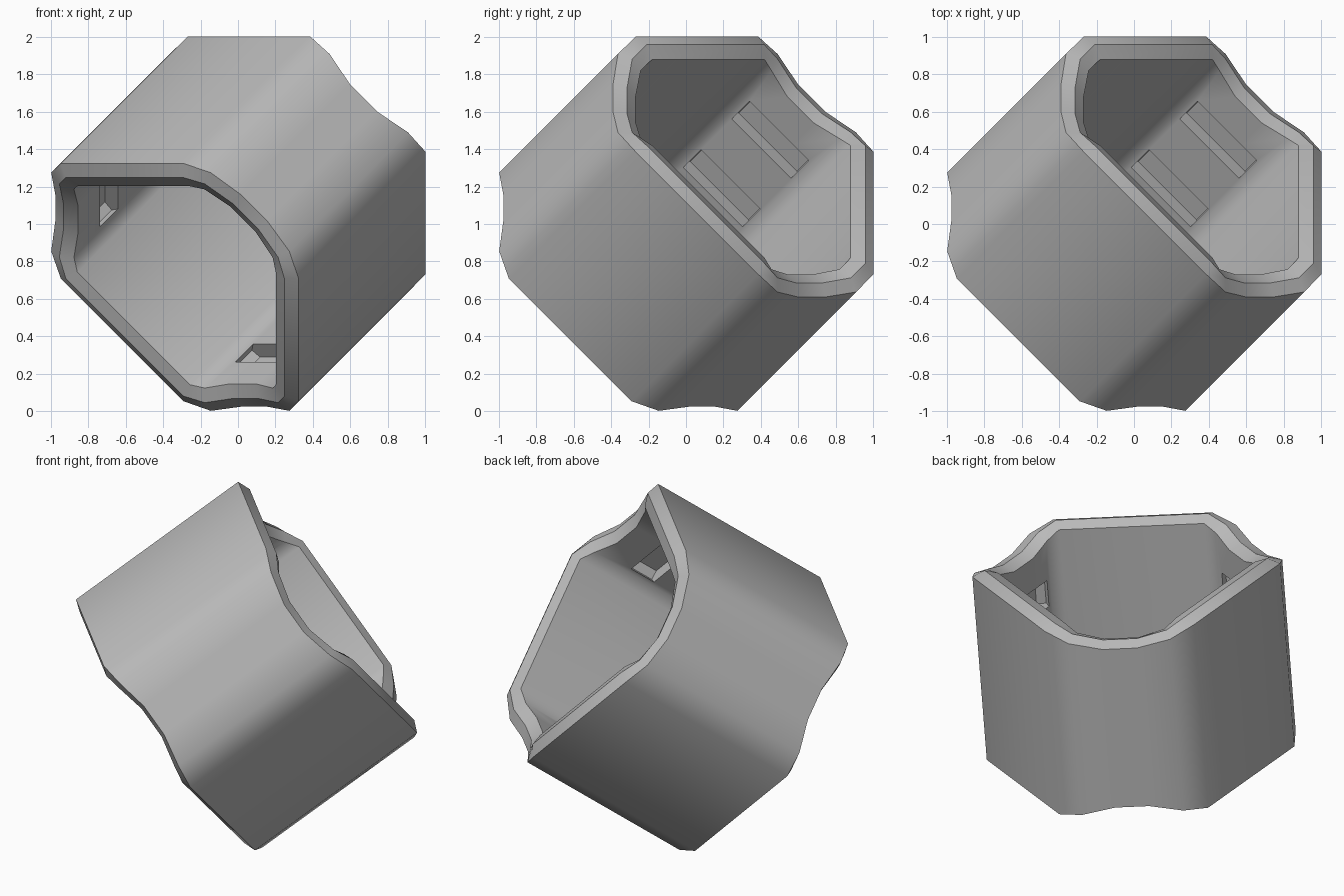
import bpy, bmesh, math
from mathutils import Matrix, Vector

if "Cube" in bpy.data.objects:
    bpy.data.objects.remove(bpy.data.objects["Cube"], do_unlink=True)

# Tube frame: local z runs along the body diagonal, local x faces a ribbed wall
R3 = math.sqrt(3)
side = Vector((-2, 1, 1)).normalized()
across = Vector((0, -1, 1)).normalized()
axis = Vector((1, 1, 1)).normalized()
FRAME = Matrix((side, across, axis)).transposed().to_4x4()
FRAME.translation = (0, 0, 1)

grey = bpy.data.materials.new("plain_grey")
grey.use_nodes = True
grey.diffuse_color = (0.5, 0.5, 0.5, 1)
grey.node_tree.nodes["Principled BSDF"].inputs["Base Color"].default_value = (0.5, 0.5, 0.5, 1)

# One third of the section: position, upper rim height, lower rim height
HALF = [(0.868, 0.1, 0.318, -0.268), (0.868, 0.297, 0.345, -0.29), (0.787, 0.435, 0.373, -0.305)]
SECTOR = [(u, -v, a, b) for u, v, a, b in reversed(HALF)] + HALF


def turn(k):
    return Matrix.Rotation(math.tau * k / 3, 2)


section = [turn(k) @ Vector((u, v)) for k in range(3) for u, v, _, _ in SECTOR]
upper = [p[2] * R3 for p in SECTOR] * 3
lower = [p[3] * R3 for p in SECTOR] * 3
N = len(section)


def inset(points, width):
    """Mitred inward offset of a counter-clockwise outline."""
    result = []
    for i, p in enumerate(points):
        d1 = (p - points[i - 1]).normalized()
        d2 = (points[(i + 1) % len(points)] - p).normalized()
        n1, n2 = Vector((-d1.y, d1.x)), Vector((-d2.y, d2.x))
        result.append(p + (n1 + n2) * width / (1 + n1.dot(n2)))
    return result


def make_object(name, bm):
    bmesh.ops.recalc_face_normals(bm, faces=bm.faces[:])
    mesh = bpy.data.meshes.new(name)
    bm.to_mesh(mesh)
    bm.free()
    mesh.materials.append(grey)
    obj = bpy.data.objects.new(name, mesh)
    bpy.context.collection.objects.link(obj)
    obj.matrix_world = FRAME
    return obj


# Tube wall with peaked, wavy rims
bm = bmesh.new()
RIM, PEAK, WALL = 0.073, 0.028, 0.149
rings = []
for width, heights, lift in [(0, lower, 0), (0, upper, 0), (RIM, upper, PEAK),
                             (WALL, upper, 0), (WALL, lower, 0), (RIM, lower, -PEAK)]:
    outline = inset(section, width)
    rings.append([bm.verts.new((p.x, p.y, z + lift)) for p, z in zip(outline, heights)])
for r, ring in enumerate(rings):
    following = rings[(r + 1) % len(rings)]
    for i in range(N):
        j = (i + 1) % N
        bm.faces.new((ring[i], ring[j], following[j], following[i]))
tube = make_object("tube_wall", bm)

# Pointed slots: two across each of the three narrow inner walls
bm = bmesh.new()
inner = 0.868 - WALL
profile = [(inner - 0.03, 0.2), (inner + 0.04, 0.255), (inner + 0.085, 0.22)]
profile += [(u, -v) for u, v in reversed(profile)]
for k in range(3):
    for start, end in [(-0.15, -0.055), (0.11, 0.205)]:
        low, high = [[bm.verts.new((*(turn(k) @ Vector(p)), t * R3)) for p in profile]
                     for t in (start, end)]
        bm.faces.new(low)
        bm.faces.new(high)
        for i in range(len(low)):
            bm.faces.new((low[i - 1], low[i], high[i], high[i - 1]))
slots = make_object("slot_cutter", bm)
slots.hide_render = True

cut = tube.modifiers.new("slots", "BOOLEAN")
cut.operation = "DIFFERENCE"
cut.solver = "EXACT"
cut.object = slots
bpy.ops.object.select_all(action="DESELECT")
tube.select_set(True)
bpy.context.view_layer.objects.active = tube
bpy.ops.object.modifier_apply(modifier=cut.name)
bpy.data.objects.remove(slots, do_unlink=True)
bpy.ops.object.shade_smooth_by_angle(angle=math.radians(35))
